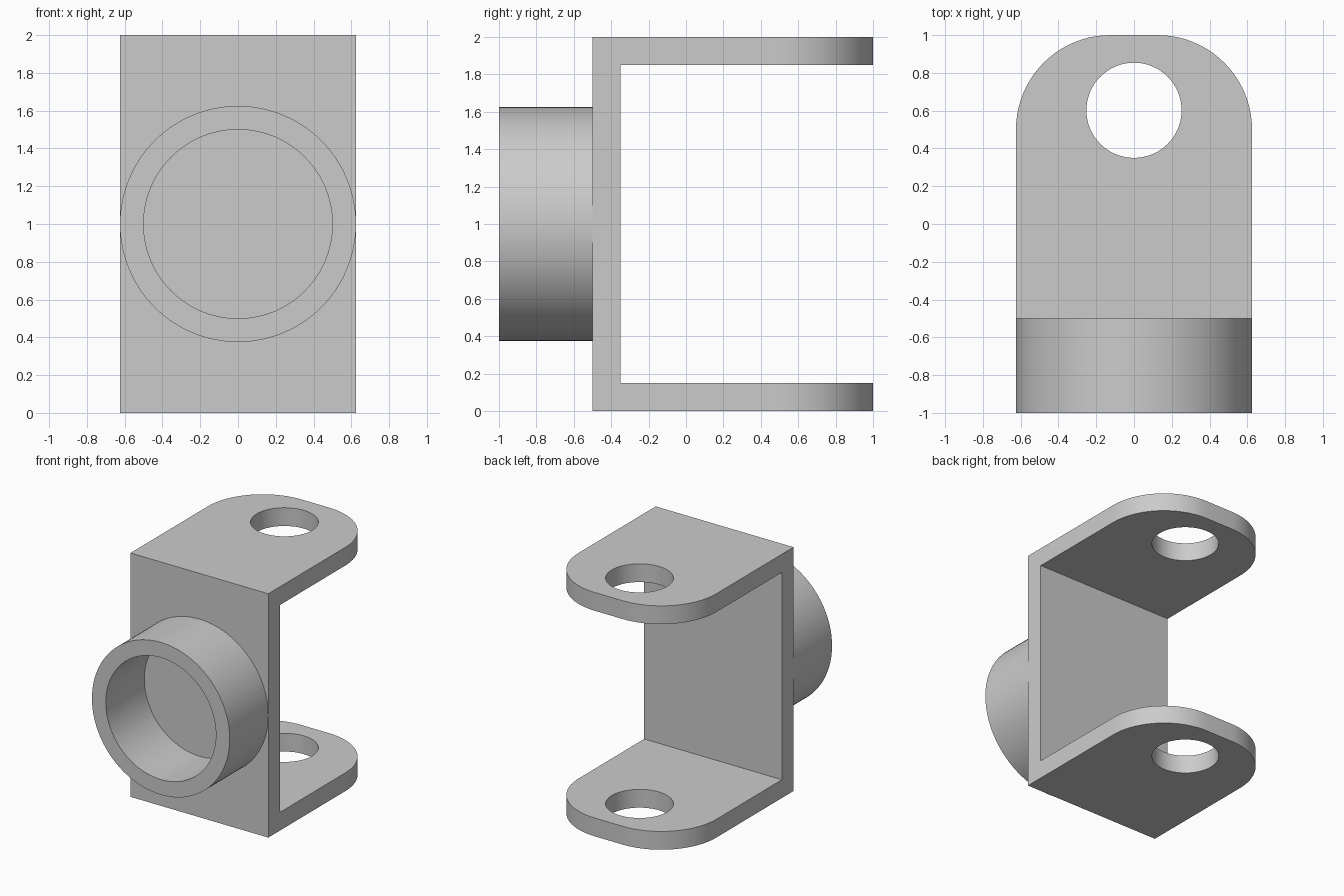
import bpy, bmesh
from math import pi, radians
from mathutils import Matrix, Vector

if "Cube" in bpy.data.objects:
    bpy.data.objects.remove(bpy.data.objects["Cube"])

HALF_W = 0.625
WALL = 0.15
PLATE_Y = -0.5
CORNER_R = 0.5

grey = bpy.data.materials.new("light_grey")
grey.use_nodes = True
colour = (0.6, 0.6, 0.6, 1)
grey.diffuse_color = colour
grey.node_tree.nodes["Principled BSDF"].inputs["Base Color"].default_value = colour


def make_object(name, bm):
    bmesh.ops.recalc_face_normals(bm, faces=bm.faces)
    mesh = bpy.data.meshes.new(name)
    bm.to_mesh(mesh)
    bm.free()
    mesh.materials.append(grey)
    obj = bpy.data.objects.new(name, mesh)
    bpy.context.collection.objects.link(obj)
    return obj


def activate(obj):
    bpy.ops.object.select_all(action='DESELECT')
    obj.select_set(True)
    bpy.context.view_layer.objects.active = obj


def smooth(obj):
    activate(obj)
    bpy.ops.object.shade_smooth_by_angle(angle=radians(30))


# Bracket: U profile extruded across the width
bm = bmesh.new()
inner_y = PLATE_Y + WALL
profile = [(PLATE_Y, 0), (1, 0), (1, WALL), (inner_y, WALL),
           (inner_y, 2 - WALL), (1, 2 - WALL), (1, 2), (PLATE_Y, 2)]
face = bm.faces.new([bm.verts.new((-HALF_W, y, z)) for y, z in profile])
side = bmesh.ops.extrude_face_region(bm, geom=[face])
bmesh.ops.translate(bm, vec=(2 * HALF_W, 0, 0),
                    verts=[v for v in side["geom"] if isinstance(v, bmesh.types.BMVert)])

# Round the upright corners at the arm tips
tips = [e for e in bm.edges
        if all(v.co.y > 0.99 for v in e.verts)
        and abs(e.verts[0].co.x - e.verts[1].co.x) < 0.01]
bmesh.ops.bevel(bm, geom=tips, offset=CORNER_R, segments=20, profile=0.5, affect='EDGES')
bracket = make_object("bracket", bm)

# Pin holes through both arms
bm = bmesh.new()
bmesh.ops.create_cone(bm, cap_ends=True, segments=64, radius1=0.252, radius2=0.252,
                      depth=3, matrix=Matrix.Translation((0, 0.602, 1)))
cutter = make_object("pin_hole_cutter", bm)
cutter.hide_render = True
cut = bracket.modifiers.new("pin_holes", 'BOOLEAN')
cut.operation = 'DIFFERENCE'
cut.solver = 'EXACT'
cut.object = cutter
activate(bracket)
bpy.ops.object.modifier_apply(modifier=cut.name)
bpy.data.objects.remove(cutter)
smooth(bracket)

# Socket tube on the front, slightly sunk into the plate
bm = bmesh.new()
back = PLATE_Y + 0.02
ring = [bm.verts.new((r, y, 1)) for r, y in
        [(0.5, -1), (HALF_W, -1), (HALF_W, back), (0.5, back)]]
edges = [bm.edges.new((ring[i], ring[(i + 1) % 4])) for i in range(4)]
bmesh.ops.spin(bm, geom=ring + edges, cent=Vector((0, 0, 1)), axis=Vector((0, 1, 0)),
               angle=2 * pi, steps=96)
bmesh.ops.remove_doubles(bm, verts=bm.verts, dist=0.0005)
smooth(make_object("socket_tube", bm))
